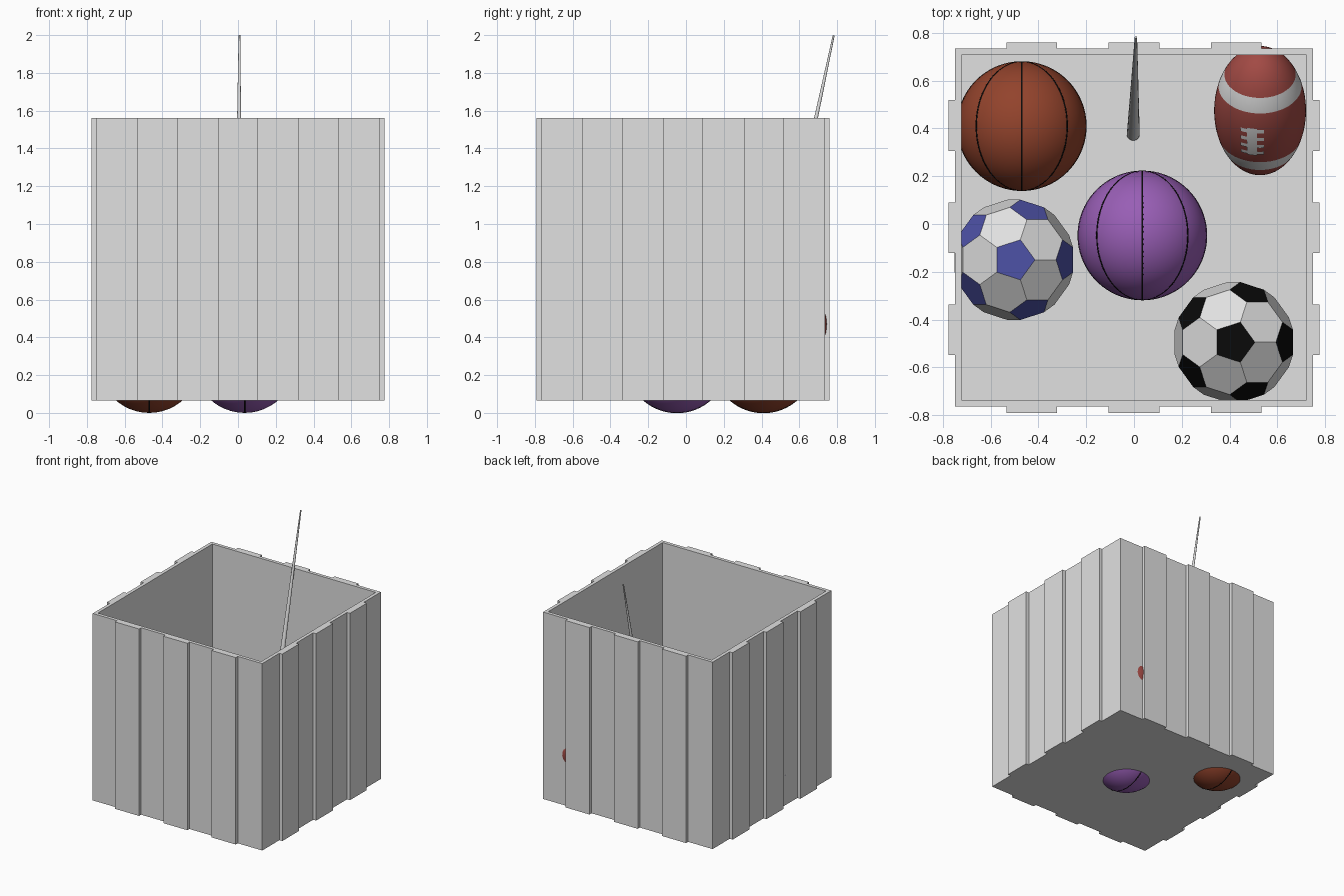
import bpy, bmesh, math
from mathutils import Vector, Matrix

if "Cube" in bpy.data.objects:
    bpy.data.objects.remove(bpy.data.objects["Cube"])


def material(name, rgb):
    m = bpy.data.materials.new(name)
    m.diffuse_color = (*rgb, 1)
    m.use_nodes = True
    m.node_tree.nodes["Principled BSDF"].inputs["Base Color"].default_value = m.diffuse_color
    return m


GREY = material("pale_grey", (0.75, 0.75, 0.75))
BLACK = material("black", (0.003, 0.003, 0.003))
BLUE = material("blue", (0.076, 0.084, 0.39))
ORANGE = material("orange_brown", (0.29, 0.056, 0.025))
PURPLE = material("purple", (0.315, 0.112, 0.462))
RED = material("leather_red", (0.36, 0.068, 0.058))


def finish(bm, name, mats, matrix=None):
    bm.normal_update()
    me = bpy.data.meshes.new(name)
    bm.to_mesh(me)
    bm.free()
    for m in mats:
        me.materials.append(m)
    ob = bpy.data.objects.new(name, me)
    if matrix:
        ob.matrix_world = matrix
    bpy.context.collection.objects.link(ob)
    return ob


# ---- open bin with ribbed walls
def ribbed_bin():
    side = [(-0.75, 0.75)]
    for c in (-0.4275, 0.0, 0.4275):
        a, b = c - 0.106, c + 0.106
        side += [(a, 0.75), (a, 0.776), (b, 0.776), (b, 0.75)]
    outline = []
    for k in range(4):
        rot = Matrix.Rotation(-k * math.pi / 2, 2)
        outline += [rot @ Vector(p) for p in side]

    def clamp(v):
        return max(-0.723, min(0.723, v))

    bm = bmesh.new()
    inner = [Vector((clamp(p.x), clamp(p.y))) for p in outline]
    loops = []
    for pts, z in ((outline, 0.065), (outline, 1.56), (inner, 1.56), (inner, 0.095)):
        loops.append([bm.verts.new((p.x, p.y - 0.015, z)) for p in pts])
    n = len(outline)
    for lo, hi in zip(loops, loops[1:]):
        for i in range(n):
            j = (i + 1) % n
            bm.faces.new((lo[i], lo[j], hi[j], hi[i]))
    bm.faces.new(loops[0])
    bm.faces.new(loops[-1])
    bmesh.ops.remove_doubles(bm, verts=bm.verts, dist=1e-5)
    bmesh.ops.recalc_face_normals(bm, faces=bm.faces)
    finish(bm, "ribbed_bin", [GREY])


# ---- round balls with meridian seams about the y axis
def seamed_ball(name, mat, loc, r=0.27):
    bm = bmesh.new()
    to_y = Matrix.Rotation(math.pi / 2, 4, 'X')
    bmesh.ops.create_uvsphere(bm, u_segments=48, v_segments=32, radius=r, matrix=to_y)
    minor, major, nu, nv = 0.005, r - 0.0035, 96, 8
    for k in range(4):
        rot = Matrix.Rotation(k * math.pi / 4, 3, 'Y')
        ring = []
        for i in range(nu):
            a = 2 * math.pi * i / nu
            row = []
            for j in range(nv):
                b = 2 * math.pi * j / nv
                d = major + minor * math.cos(b)
                row.append(bm.verts.new(rot @ Vector(
                    (minor * math.sin(b), d * math.cos(a), d * math.sin(a)))))
            ring.append(row)
        for i in range(nu):
            for j in range(nv):
                i2, j2 = (i + 1) % nu, (j + 1) % nv
                f = bm.faces.new((ring[i][j], ring[i2][j], ring[i2][j2], ring[i][j2]))
                f.material_index = 1
    bmesh.ops.recalc_face_normals(bm, faces=bm.faces)
    for f in bm.faces:
        f.smooth = True
    finish(bm, name, [mat, BLACK], Matrix.Translation(loc))


# ---- flat panelled balls: truncated icosahedron, coloured pentagons
def panel_ball(name, mat, loc, r=0.257):
    h, w = 1 / math.sqrt(5), 2 / math.sqrt(5)
    ico = [Vector((0, 0, 1)), Vector((0, 0, -1))]
    for k in range(5):
        a = math.radians(72 * k)
        b = a + math.radians(36)
        ico += [Vector((w * math.cos(a), w * math.sin(a), h)),
                Vector((w * math.cos(b), w * math.sin(b), -h))]
    bm = bmesh.new()
    for p in ico:
        for q in ico:
            if 0.1 < (p - q).length < 1.2:
                bm.verts.new(p.lerp(q, 1 / 3).normalized() * r)
    bmesh.ops.convex_hull(bm, input=bm.verts)
    bmesh.ops.dissolve_limit(bm, angle_limit=math.radians(2),
                             verts=bm.verts, edges=bm.edges)
    bmesh.ops.recalc_face_normals(bm, faces=bm.faces)
    for f in bm.faces:
        f.material_index = 1 if len(f.verts) == 5 else 0
    finish(bm, name, [GREY, mat], Matrix.Translation(loc))


# ---- oval ball, striped by distance along its axis, with raised laces
def oval_ball(loc, half=0.317, r=0.1925):
    bm = bmesh.new()

    def point(s, a, lift=0.0):
        d = r * math.sqrt(max(0, 1 - (s / half) ** 2)) + lift
        return bm.verts.new((d * math.cos(a), d * math.sin(a), s))

    def patch(stations, angles, lift, rule):
        rows = [[point(s, a, lift) for a in angles] for s in stations]
        for i in range(len(rows) - 1):
            mid = (stations[i] + stations[i + 1]) / 2
            for j in range(len(angles) - 1):
                f = bm.faces.new((rows[i][j], rows[i][j + 1],
                                  rows[i + 1][j + 1], rows[i + 1][j]))
                f.material_index = rule(mid)
                f.smooth = True

    stations = [half * math.sin(math.pi * (i / 32 - 0.5)) for i in range(33)]
    stations = sorted(stations + [-0.2, -0.135, 0.135, 0.2])
    circle = [2 * math.pi * i / 48 for i in range(49)]
    patch(stations, circle, 0, lambda s: 1 if 0.135 < abs(s) < 0.2 else 0)
    bmesh.ops.remove_doubles(bm, verts=bm.verts, dist=1e-5)

    def lace(s0, s1, half_angle):
        angles = [math.radians(-100) + half_angle * (i / 4 - 1) for i in range(9)]
        patch([s0 + (s1 - s0) * i / 6 for i in range(7)], angles, 0.004, lambda s: 1)

    lace(-0.085, 0.065, 0.11)
    for k in range(4):
        s = -0.07 + k * 0.04
        lace(s - 0.009, s + 0.009, 0.26)
    finish(bm, "oval_ball", [RED, GREY],
           Matrix.Translation(loc) @ Matrix.Rotation(math.radians(-49), 4, 'X'))


# ---- long tapered stick leaning on the back wall
def tapered_stick(bottom, top):
    d = top - bottom
    m = Matrix.Translation((bottom + top) / 2) @ d.to_track_quat('Z', 'Y').to_matrix().to_4x4()
    bm = bmesh.new()
    bmesh.ops.create_cone(bm, cap_ends=True, segments=24, radius1=0.027,
                          radius2=0.005, depth=d.length)
    for f in bm.faces:
        f.smooth = len(f.verts) == 4
    finish(bm, "tapered_stick", [GREY], m)


ribbed_bin()
seamed_ball("orange_ball", ORANGE, (-0.47, 0.41, 0.27))
seamed_ball("purple_ball", PURPLE, (0.035, -0.048, 0.27))
panel_ball("blue_panel_ball", BLUE, (-0.503, -0.15, 0.35))
panel_ball("black_panel_ball", BLACK, (0.418, -0.495, 0.35))
oval_ball((0.528, 0.475, 0.355))
tapered_stick(Vector((-0.003, 0.376, 0.1)), Vector((0.008, 0.782, 1.999)))
